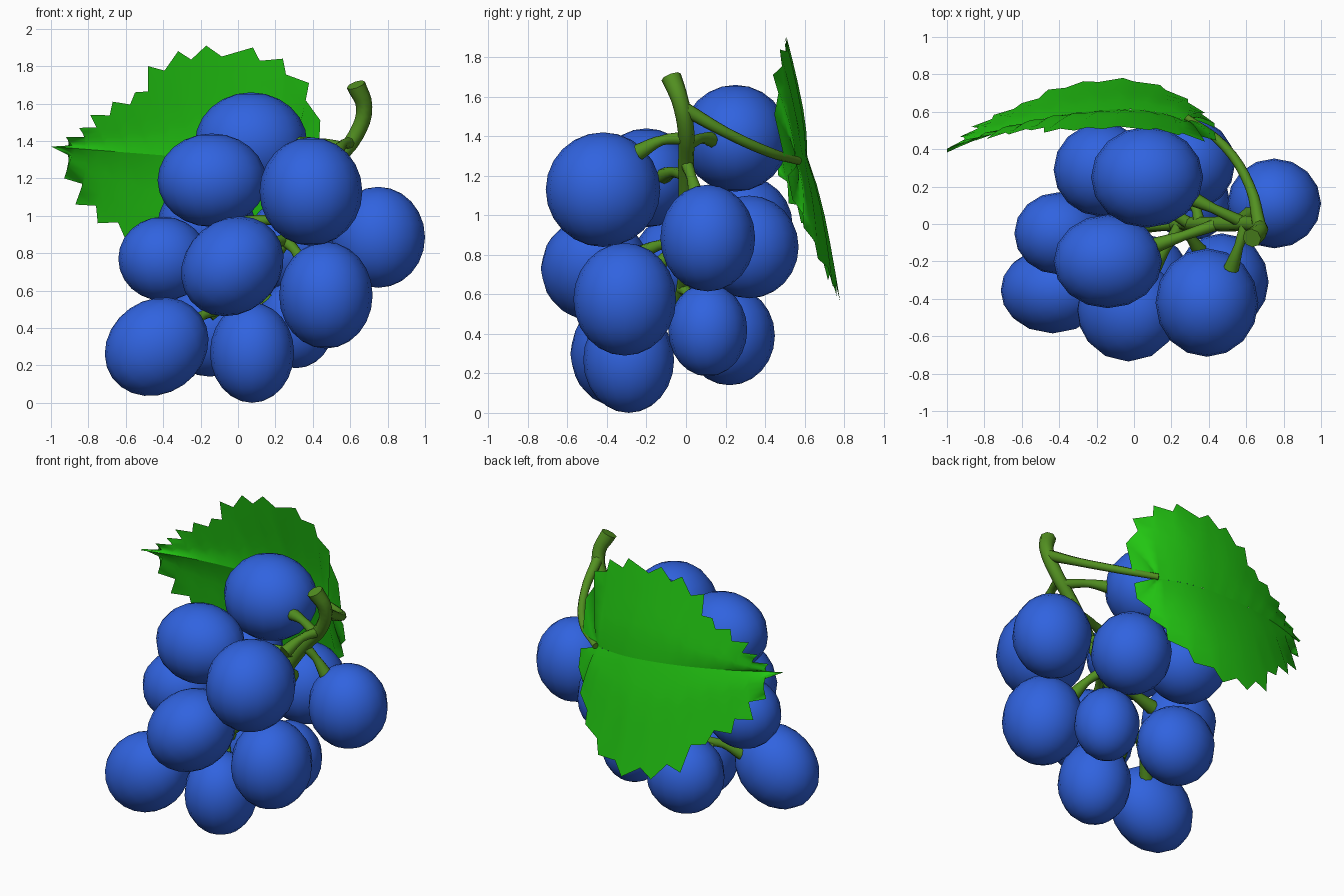
import bpy, bmesh, math
from mathutils import Vector

if "Cube" in bpy.data.objects:
    bpy.data.objects.remove(bpy.data.objects["Cube"])

def material(name, rgb):
    m = bpy.data.materials.new(name)
    m.diffuse_color = (*rgb, 1)
    m.use_nodes = True
    m.node_tree.nodes["Principled BSDF"].inputs["Base Color"].default_value = m.diffuse_color
    return m

BLUE = material("grape blue", (0.03, 0.125, 0.74))
STEM = material("stem green", (0.085, 0.28, 0.015))
LEAF = material("leaf green", (0.016, 0.56, 0.006))

def finish(name, bm, mat):
    me = bpy.data.meshes.new(name)
    bm.to_mesh(me)
    bm.free()
    me.materials.append(mat)
    for p in me.polygons:
        p.use_smooth = True
    ob = bpy.data.objects.new(name, me)
    bpy.context.collection.objects.link(ob)
    return ob

def tube(name, pts, radii):
    """Tapered eight-sided tube along a smooth path."""
    cu = bpy.data.curves.new(name, 'CURVE')
    cu.dimensions = '3D'
    cu.bevel_depth = 1.0
    cu.bevel_resolution = 2
    cu.resolution_u = 4
    cu.use_fill_caps = True
    sp = cu.splines.new('BEZIER')
    sp.bezier_points.add(len(pts) - 1)
    for bp, p, r in zip(sp.bezier_points, pts, radii):
        bp.co = p
        bp.radius = r
        bp.handle_left_type = bp.handle_right_type = 'AUTO'
    cu.materials.append(STEM)
    ob = bpy.data.objects.new(name, cu)
    bpy.context.collection.objects.link(ob)
    bpy.ops.object.select_all(action='DESELECT')
    ob.select_set(True)
    bpy.context.view_layer.objects.active = ob
    bpy.ops.object.convert(target='MESH')
    bpy.ops.object.shade_smooth_by_angle(angle=math.radians(50))

# Grapes: centre, radii, tilt about y (degrees), point where the twig leaves the stem
grapes = [
    ((0.07, 0.25, 1.39), (0.30, 0.27, 0.27), 0, (0.58, 0.01, 1.36)),
    ((-0.14, -0.20, 1.19), (0.29, 0.25, 0.25), 0, (0.45, 0.0, 1.20)),
    ((0.39, -0.42, 1.13), (0.275, 0.29, 0.29), 0, None),
    ((0.75, 0.11, 0.885), (0.25, 0.24, 0.27), 0, (0.50, 0.0, 1.27)),
    ((-0.40, -0.05, 0.77), (0.24, 0.22, 0.225), 0, (0.20, 0.0, 0.80)),
    ((-0.03, -0.46, 0.73), (0.29, 0.275, 0.25), -40, (0.25, 0.0, 0.87)),
    ((0.47, -0.31, 0.575), (0.25, 0.26, 0.285), 0, (0.25, 0.0, 0.87)),
    ((-0.435, -0.355, 0.30), (0.29, 0.23, 0.25), -35, (-0.10, -0.05, 0.50)),
    ((0.075, -0.29, 0.268), (0.225, 0.23, 0.268), 0, (-0.05, -0.04, 0.53)),
    ((0.31, 0.11, 0.42), (0.205, 0.20, 0.235), 0, (0.05, -0.02, 0.63)),
    ((-0.15, 0.22, 0.39), (0.25, 0.23, 0.25), 0, (-0.05, -0.04, 0.53)),
    ((0.29, 0.32, 0.84), (0.25, 0.25, 0.26), 0, (0.35, 0.0, 1.05)),
    ((-0.17, 0.29, 0.95), (0.26, 0.25, 0.25), 0, (0.30, 0.0, 0.96)),
]
for i, (c, r, tilt, root) in enumerate(grapes):
    bm = bmesh.new()
    bmesh.ops.create_uvsphere(bm, u_segments=16, v_segments=12, radius=1)
    ob = finish(f"grape_{i + 1}", bm, BLUE)
    ob.location, ob.scale = c, r
    ob.rotation_euler[1] = math.radians(tilt)
    # Twig from the stem to just inside the grape's skin
    if root:
        a, b = Vector(root), Vector(c)
        d = b - a
        end = a + d * max(0.35, 1 - 0.23 / d.length)
        mid = a.lerp(end, 0.5) + Vector((0, 0, 0.02))
        tube(f"twig_{i + 1}", [a, mid, end], [0.033, 0.026, 0.045])

# Main stem with a thick cut end
tube("main_stem",
     [(0.63, -0.075, 1.70), (0.675, -0.03, 1.58), (0.63, 0, 1.43), (0.50, 0, 1.27),
      (0.35, 0, 1.05), (0.22, 0, 0.82), (0.05, -0.02, 0.63), (-0.15, -0.06, 0.46)],
     [0.052, 0.043, 0.042, 0.04, 0.038, 0.034, 0.03, 0.026])
# Short twigs near the top, with flared ends
tube("top_twig_front", [(0.60, 0, 1.39), (0.56, -0.12, 1.38), (0.52, -0.24, 1.32)],
     [0.033, 0.025, 0.042])
# Leaf stalk
tube("leaf_stalk", [(0.67, -0.01, 1.54), (0.62, 0.2, 1.42), (0.48, 0.42, 1.32), (0.28, 0.57, 1.275)],
     [0.036, 0.027, 0.025, 0.02])

# Leaf: tooth tips seen from the front, from tip back to base
upper = [(-0.92, 1.42), (-0.85, 1.47), (-0.79, 1.54), (-0.67, 1.61), (-0.55, 1.66), (-0.48, 1.80),
         (-0.32, 1.88), (-0.17, 1.91), (0.08, 1.90), (0.24, 1.84), (0.38, 1.71), (0.44, 1.51)]
lower = [(-0.93, 1.20), (-0.87, 1.06), (-0.75, 0.96), (-0.60, 0.87), (-0.46, 0.67),
         (-0.27, 0.59), (-0.06, 0.56), (0.14, 0.64), (0.29, 0.78), (0.38, 0.94), (0.43, 1.08)]
BASE, TIP = Vector((0.28, 1.27)), Vector((-1.0, 1.37))

def leaf_y(x, z):
    k = 0.24 if x < -0.05 else 0.6
    return 0.635 - k * (x + 0.05) ** 2 - 0.2 * (z - 1.29)

bm = bmesh.new()
STEPS = 5
for teeth in (upper, lower):
    teeth = [Vector(t) for t in teeth]
    # Outline alternates tooth tips and notches cut back toward the blade
    rim = [(TIP, 0)]
    prev = TIP
    for t in teeth:
        inner = prev.lerp(t, 0.3)
        rim.append((inner.lerp(Vector((0.0, 1.29)), 0.09), -1))
        rim.append((t, 1))
        prev = t
    rim.append((Vector((0.43, 1.30 if teeth[0].y > 1.37 else 1.20)), 0))
    n = len(rim) - 1
    rows = []
    for i, (p, kind) in enumerate(rim):
        f = min(1.0, i / (n * 0.85))
        m = TIP.lerp(BASE, f)
        row = []
        for s in range(STEPS + 1):
            u = s / STEPS
            q = m.lerp(p, u)
            # pleats along the side veins and a shallow crease at the midrib
            y = leaf_y(q.x, q.y) + kind * 0.009 * math.sin(math.pi * u)
            y -= 0.02 * math.exp(-(u * 6) ** 2)
            row.append(bm.verts.new((q.x, y, q.y)))
        rows.append(row)
    for a, b in zip(rows, rows[1:]):
        for s in range(STEPS):
            bm.faces.new((a[s], a[s + 1], b[s + 1], b[s]))
bmesh.ops.remove_doubles(bm, verts=bm.verts, dist=0.0005)
bmesh.ops.recalc_face_normals(bm, faces=bm.faces)
finish("leaf", bm, LEAF)
